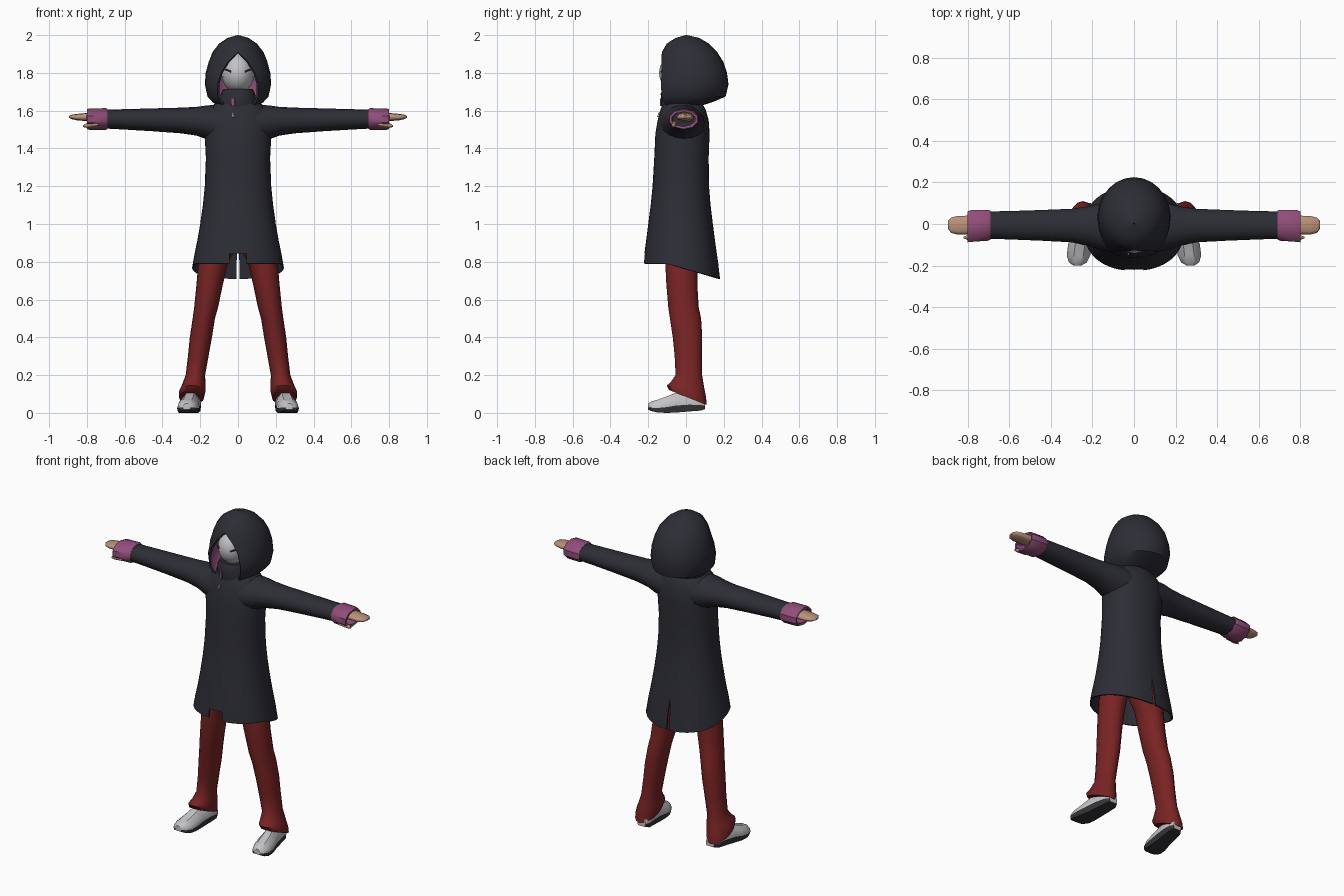
import bpy, bmesh, math
from mathutils import Vector

cube = bpy.data.objects.get("Cube")
if cube:
    bpy.data.objects.remove(cube, do_unlink=True)


def material(name, r, g, b):
    m = bpy.data.materials.new(name)
    m.use_nodes = True
    m.diffuse_color = (r, g, b, 1)
    bsdf = m.node_tree.nodes["Principled BSDF"]
    bsdf.inputs["Base Color"].default_value = (r, g, b, 1)
    bsdf.inputs["Roughness"].default_value = 0.9
    return m


CHARCOAL = material("charcoal cloth", 0.026, 0.027, 0.036)
RED = material("dark red cloth", 0.19, 0.017, 0.017)
MAUVE = material("mauve lining", 0.28, 0.075, 0.19)
SKIN = material("tan skin", 0.50, 0.29, 0.19)
WHITE = material("pale grey", 0.55, 0.55, 0.57)
SOLE = material("dark rubber", 0.035, 0.035, 0.04)


def finish(name, bm, mats, solid=0.0, mirror=False, angle=40, lining=0):
    bmesh.ops.recalc_face_normals(bm, faces=bm.faces)
    me = bpy.data.meshes.new(name)
    bm.to_mesh(me)
    bm.free()
    ob = bpy.data.objects.new(name, me)
    bpy.context.collection.objects.link(ob)
    for m in mats:
        me.materials.append(m)
    bpy.ops.object.select_all(action='DESELECT')
    bpy.context.view_layer.objects.active = ob
    ob.select_set(True)
    if solid:
        mod = ob.modifiers.new("thickness", 'SOLIDIFY')
        mod.thickness = solid
        mod.offset = -1
        mod.material_offset = lining
        bpy.ops.object.modifier_apply(modifier=mod.name)
    if mirror:
        mod = ob.modifiers.new("other side", 'MIRROR')
        mod.use_mirror_merge = False
        bpy.ops.object.modifier_apply(modifier=mod.name)
    bpy.ops.object.shade_smooth_by_angle(angle=math.radians(angle))
    return ob


def loft(rings, closed=True, caps=True, skip=(), paint=None):
    """Skin a list of equally long point rings."""
    bm = bmesh.new()
    rows = [[bm.verts.new(p) for p in ring] for ring in rings]
    n = len(rows[0])
    for r in range(len(rows) - 1):
        for j in range(n if closed else n - 1):
            if (r, j) in skip:
                continue
            k = (j + 1) % n
            f = bm.faces.new((rows[r][j], rows[r][k], rows[r + 1][k], rows[r + 1][j]))
            if paint:
                f.material_index = paint(j)
    if caps:
        bm.faces.new(rows[0])
        bm.faces.new(rows[-1])
    return bm


def oval(u0, u1, v0, v1, n, power=1.0, turn=0.0):
    """Points of a rounded box-like oval, starting at the middle of the v0 side."""
    pts = []
    for i in range(n):
        a = math.tau * (i + turn) / n
        s, c = math.sin(a), -math.cos(a)
        s = math.copysign(abs(s) ** power, s)
        c = math.copysign(abs(c) ** power, c)
        pts.append(((u0 + u1) / 2 + s * (u1 - u0) / 2, (v0 + v1) / 2 + c * (v1 - v0) / 2))
    return pts


# Coat body: height, half width, front, back, hem drop towards the back
N = 40
coat = [(0.79, 0.243, -0.225, 0.18, 0.08), (0.845, 0.232, -0.22, 0.17, 0.05),
        (0.92, 0.215, -0.21, 0.155, 0.02), (1.0, 0.20, -0.20, 0.142, 0),
        (1.1, 0.186, -0.187, 0.13, 0), (1.2, 0.176, -0.177, 0.122, 0),
        (1.35, 0.17, -0.168, 0.12, 0), (1.48, 0.177, -0.162, 0.125, 0),
        (1.55, 0.175, -0.15, 0.12, 0), (1.60, 0.16, -0.137, 0.106, 0),
        (1.635, 0.125, -0.122, 0.088, 0), (1.66, 0.085, -0.11, 0.06, 0)]
rings = [[(x, y, z - drop * max(0, (y + 0.1) / 0.28)) for x, y in oval(-w, w, f, b, N, 0.9)]
         for z, w, f, b, drop in coat]
bm = loft(rings, caps=False, skip={(0, 0), (0, N - 1)})
# Back vent: split the centre seam and pull the two sides apart
vent = [e for e in bm.edges if all(abs(v.co.x) < 1e-4 and v.co.y > 0 and v.co.z < 0.93 for v in e.verts)]
bmesh.ops.split_edges(bm, edges=vent)
for f in bm.faces:
    side = math.copysign(1, f.calc_center_median().x)
    for v in f.verts:
        if abs(v.co.x) < 0.01 and v.co.y > 0 and v.co.z < 0.87:
            v.co.x = side * 0.008
finish("coat_body", bm, [CHARCOAL], solid=0.008, angle=50)

# Sleeves: distance out, bottom, top, front, back
sleeve = [(0.08, 1.42, 1.635, -0.14, 0.105), (0.17, 1.45, 1.627, -0.122, 0.098),
          (0.22, 1.468, 1.62, -0.105, 0.085), (0.30, 1.48, 1.616, -0.088, 0.073),
          (0.45, 1.491, 1.612, -0.08, 0.067), (0.60, 1.50, 1.608, -0.074, 0.062),
          (0.73, 1.507, 1.604, -0.07, 0.06)]
bm = loft([[(x, y, z) for y, z in oval(f, b, lo, hi, 16)] for x, lo, hi, f, b in sleeve])
finish("sleeves", bm, [CHARCOAL], mirror=True, angle=60)

# Cuffs, open at the wrist
cuff = [(0.69, 1.503, 1.608, -0.078, 0.068), (0.70, 1.498, 1.613, -0.084, 0.072),
        (0.785, 1.498, 1.612, -0.09, 0.07), (0.80, 1.503, 1.607, -0.092, 0.064)]
bm = loft([[(x, y, z) for y, z in oval(f, b, lo, hi, 10)] for x, lo, hi, f, b in cuff], caps=False)
finish("cuffs", bm, [MAUVE], solid=0.014, mirror=True)

# Mitten-like hands and thumbs
hand = [(0.72, 1.54, 1.59, -0.045, 0.04), (0.80, 1.545, 1.588, -0.052, 0.042),
        (0.85, 1.548, 1.583, -0.052, 0.04), (0.88, 1.555, 1.579, -0.044, 0.032),
        (0.895, 1.562, 1.572, -0.022, 0.015)]
bm = loft([[(x, y, z) for y, z in oval(f, b, lo, hi, 10, 0.85)] for x, lo, hi, f, b in hand])
finish("hands", bm, [SKIN], mirror=True, angle=60)
thumb = [(0.74, 1.53, 0.016), (0.80, 1.522, 0.013), (0.82, 1.518, 0.005)]
bm = loft([[(x, y, z) for y, z in oval(-0.065 - r, -0.065 + r, c - r, c + r, 6)] for x, c, r in thumb])
finish("thumbs", bm, [SKIN], mirror=True, angle=60)

# Hood: height, half width, front edge, back, half width of the face opening
hood = [(1.62, 0.10, -0.10, 0.06, 0.075), (1.645, 0.135, -0.118, 0.14, 0.095),
        (1.675, 0.163, -0.13, 0.21, 0.108), (1.74, 0.176, -0.132, 0.225, 0.108),
        (1.80, 0.171, -0.13, 0.217, 0.09), (1.86, 0.156, -0.13, 0.197, 0.052),
        (1.91, 0.135, -0.128, 0.165, 0), (1.955, 0.10, -0.102, 0.122, 0),
        (1.985, 0.056, -0.055, 0.07, 0), (2.0, 0.004, -0.002, 0.006, 0)]
rings = []
for z, w, front, back, gap in hood:
    start = math.asin(gap / w)
    mid = 0.03 if z < 1.95 else (front + back) / 2
    ring = []
    for i in range(21):
        a = start + (math.tau - 2 * start) * i / 20
        c = math.cos(a)
        reach = (mid - front) / math.cos(start) if c > 0 else back - mid
        ring.append((w * math.sin(a), mid - reach * c, z))
    rings.append(ring)
bm = loft(rings, closed=False, caps=False)
bmesh.ops.remove_doubles(bm, verts=bm.verts, dist=0.0005)
finish("hood", bm, [CHARCOAL, MAUVE], solid=0.012, lining=1, angle=45)

# High collar in front of the chin
collar = [(1.60, 0.11, -0.128, 0.06), (1.64, 0.098, -0.132, 0.05),
          (1.69, 0.09, -0.134, 0.04), (1.715, 0.078, -0.12, 0.03)]
bm = loft([[(x, y, z) for x, y in oval(-w, w, f, b, 16)] for z, w, f, b in collar])
finish("collar", bm, [CHARCOAL])

# Masked face
bm = bmesh.new()
bmesh.ops.create_uvsphere(bm, u_segments=16, v_segments=10, radius=1)
for v in bm.verts:
    v.co = Vector((v.co.x * 0.088, v.co.y * 0.113 - 0.03, v.co.z * 0.108 + 1.8))
finish("mask", bm, [WHITE], angle=30)


def plate(name, at, size, mat, tilt=0.0, turn=0.0, roll=0.0, mirror=False):
    bm = bmesh.new()
    bmesh.ops.create_cube(bm, size=1)
    for v in bm.verts:
        v.co = Vector(v.co[i] * size[i] for i in range(3))
    ob = finish(name, bm, [mat])
    ob.location = at
    ob.rotation_euler = (tilt, roll, turn)
    if mirror:
        twin = ob.copy()
        bpy.context.collection.objects.link(twin)
        twin.name = name + "_right"
        twin.location.x = -at[0]
        twin.rotation_euler = (tilt, -roll, -turn)


# Eye slits, zip end and zip pull
plate("eye_slit", (0.052, -0.121, 1.812), (0.036, 0.008, 0.008), SOLE, turn=0.65, roll=-0.3, mirror=True)
plate("zip_end", (-0.025, -0.131, 1.645), (0.016, 0.009, 0.04), MAUVE, turn=-0.25)
plate("zip_pull", (-0.028, -0.145, 1.578), (0.007, 0.009, 0.025), WHITE, tilt=-0.25)

# Trousers: height, inner, outer, front, back, slope of the hem
leg = [(0.085, 0.18, 0.312, -0.09, 0.11, 0.4), (0.115, 0.172, 0.312, -0.102, 0.106, 0.3),
       (0.145, 0.172, 0.298, -0.085, 0.097, 0.15), (0.20, 0.174, 0.277, -0.055, 0.085, 0),
       (0.30, 0.156, 0.265, -0.06, 0.084, 0), (0.40, 0.138, 0.255, -0.07, 0.086, 0),
       (0.50, 0.122, 0.24, -0.085, 0.08, 0), (0.56, 0.105, 0.232, -0.094, 0.067, 0),
       (0.68, 0.08, 0.22, -0.104, 0.06, 0), (0.80, 0.052, 0.21, -0.11, 0.062, 0),
       (0.88, 0.0, 0.19, -0.11, 0.07, 0), (0.98, 0.0, 0.17, -0.10, 0.07, 0)]
bm = loft([[(x, y, z - s * y) for x, y in oval(i, o, f, b, 16)] for z, i, o, f, b, s in leg])
finish("trousers", bm, [RED], mirror=True, angle=50)

# Shoes: depth, middle, half width, sole bottom, top
shoe = [(0.10, 0.235, 0.028, 0.02, 0.075), (0.075, 0.237, 0.042, 0.012, 0.095),
        (0.02, 0.243, 0.046, 0.008, 0.11), (-0.05, 0.252, 0.05, 0.002, 0.108),
        (-0.10, 0.26, 0.057, 0.0, 0.088), (-0.15, 0.266, 0.057, 0.002, 0.07),
        (-0.185, 0.27, 0.043, 0.01, 0.06), (-0.20, 0.272, 0.018, 0.018, 0.05)]
half = [(0.9, 0.0), (1.0, 0.35), (0.85, 0.7), (0.4, 1.0)]
outline = [(-u, t) for u, t in half] + half[::-1]
rings = []
for y, cx, w, lo, hi in shoe:
    rings.append([(cx + u * w, y, lo + t * (hi - lo)) for u, t in outline])
bm = loft(rings, paint=lambda j: 1 if j in (0, 6, 7) else 0)
finish("shoes", bm, [WHITE, SOLE], mirror=True, angle=35)
